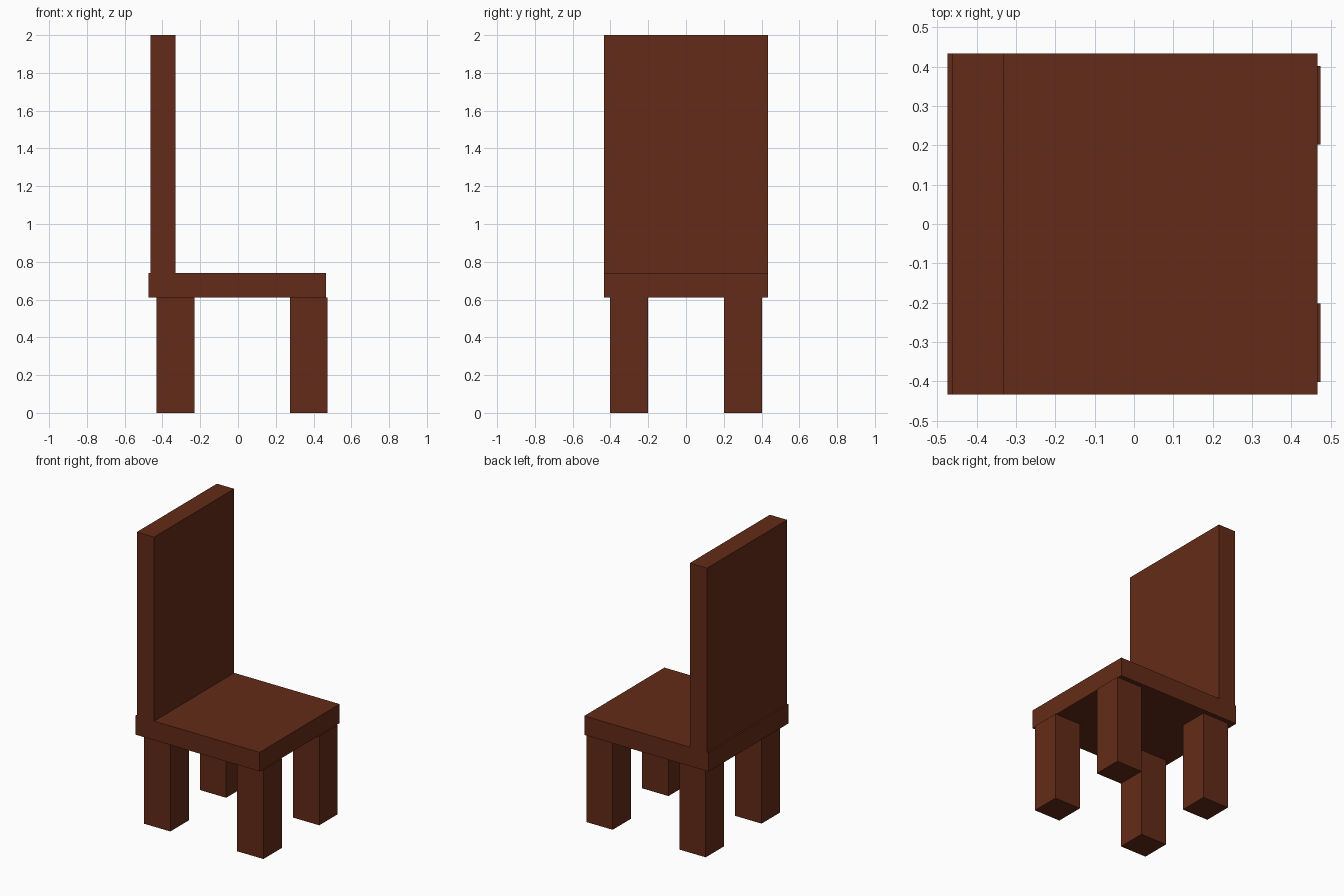
import bpy
from mathutils import Matrix, Vector
import bmesh

if "Cube" in bpy.data.objects:
    bpy.data.objects.remove(bpy.data.objects["Cube"])

wood = bpy.data.materials.new("dark_wood")
wood.diffuse_color = (0.125, 0.024, 0.009, 1)
wood.use_nodes = True
wood.node_tree.nodes["Principled BSDF"].inputs["Base Color"].default_value = wood.diffuse_color


def box(name, x, y, z):
    """Box spanning the given (min, max) ranges."""
    spans = (x, y, z)
    centre = Vector([(a + b) / 2 for a, b in spans])
    size = Vector([b - a for a, b in spans])
    bm = bmesh.new()
    bmesh.ops.create_cube(bm, size=1, matrix=Matrix.Diagonal((*size, 1)))
    mesh = bpy.data.meshes.new(name)
    bm.to_mesh(mesh)
    bm.free()
    mesh.materials.append(wood)
    obj = bpy.data.objects.new(name, mesh)
    obj.location = centre
    bpy.context.collection.objects.link(obj)


# Seat slab and upright backrest
box("seat", (-0.474, 0.467), (-0.433, 0.433), (0.61, 0.74))
box("backrest", (-0.463, -0.332), (-0.433, 0.433), (0.74, 2.0))

# Four square legs; the front pair stick out slightly past the seat edge
for end, x in (("back", (-0.431, -0.231)), ("front", (0.274, 0.474))):
    for side, y in (("right", (-0.402, -0.202)), ("left", (0.202, 0.402))):
        box(f"{end}_{side}_leg", x, y, (0.0, 0.61))
